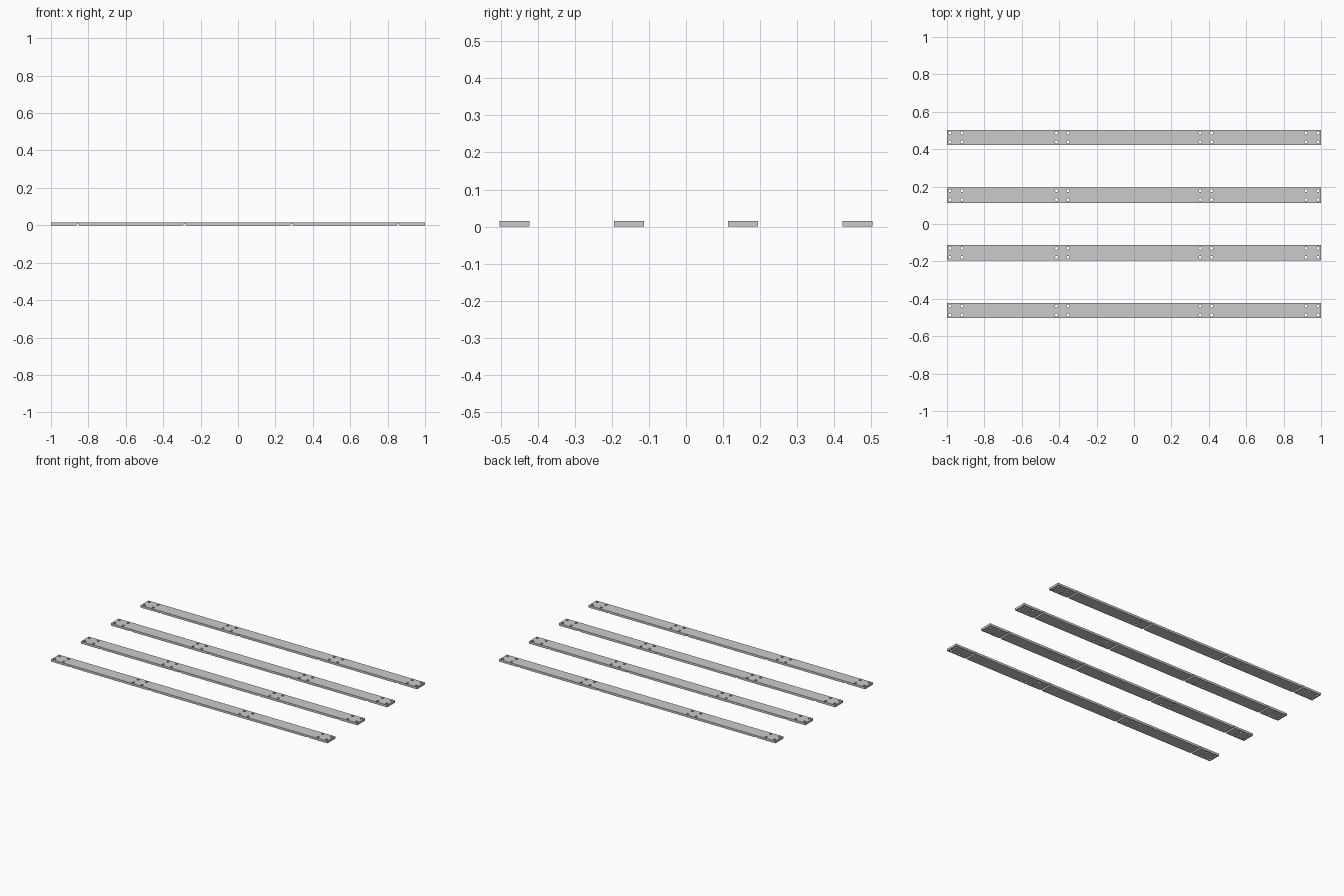
import bpy, bmesh
from mathutils import Matrix

if "Cube" in bpy.data.objects:
    bpy.data.objects.remove(bpy.data.objects["Cube"])

LENGTH, WIDTH, THICK = 2.0, 0.081, 0.0145
SLAT_Y = (-0.463, -0.154, 0.154, 0.463)
GROOVE_X = (-0.857, -0.286, 0.286, 0.857)
HOLE_X = (-0.984, -0.92, -0.415, -0.354, 0.354, 0.415, 0.92, 0.984)


def finish(bm, name):
    mesh = bpy.data.meshes.new(name)
    bm.to_mesh(mesh)
    bm.free()
    ob = bpy.data.objects.new(name, mesh)
    bpy.context.collection.objects.link(ob)
    return ob


def cylinder(bm, radius, depth, matrix):
    bmesh.ops.create_cone(bm, cap_ends=True, segments=16, radius1=radius,
                          radius2=radius, depth=depth, matrix=matrix)


# cutter: screw holes and the shallow round grooves across the underside
bm = bmesh.new()
for x in HOLE_X:
    for y in (-0.024, 0.024):
        cylinder(bm, 0.008, 0.1, Matrix.Translation((x, y, 0)))
for x in GROOVE_X:
    cylinder(bm, 0.007, 0.2, Matrix.Translation((x, 0, 0.0005))
             @ Matrix.Rotation(1.5707963, 4, 'X'))
cutter = finish(bm, "hole_cutter")
cutter.hide_render = True
cutter.hide_set(True)

# four parallel drilled slats
for i, y in enumerate(SLAT_Y):
    bm = bmesh.new()
    bmesh.ops.create_cube(bm, size=1, matrix=Matrix.Translation((0, 0, THICK / 2))
                          @ Matrix.Diagonal((LENGTH, WIDTH, THICK, 1)))
    slat = finish(bm, f"slat_{i + 1}")
    cut = slat.modifiers.new("holes", 'BOOLEAN')
    cut.object = cutter
    cut.operation = 'DIFFERENCE'
    cut.solver = 'EXACT'
    # bake the cut, then move the slat into place
    bpy.context.view_layer.objects.active = slat
    bpy.ops.object.modifier_apply(modifier=cut.name)
    slat.location.y = y

bpy.data.objects.remove(cutter)
